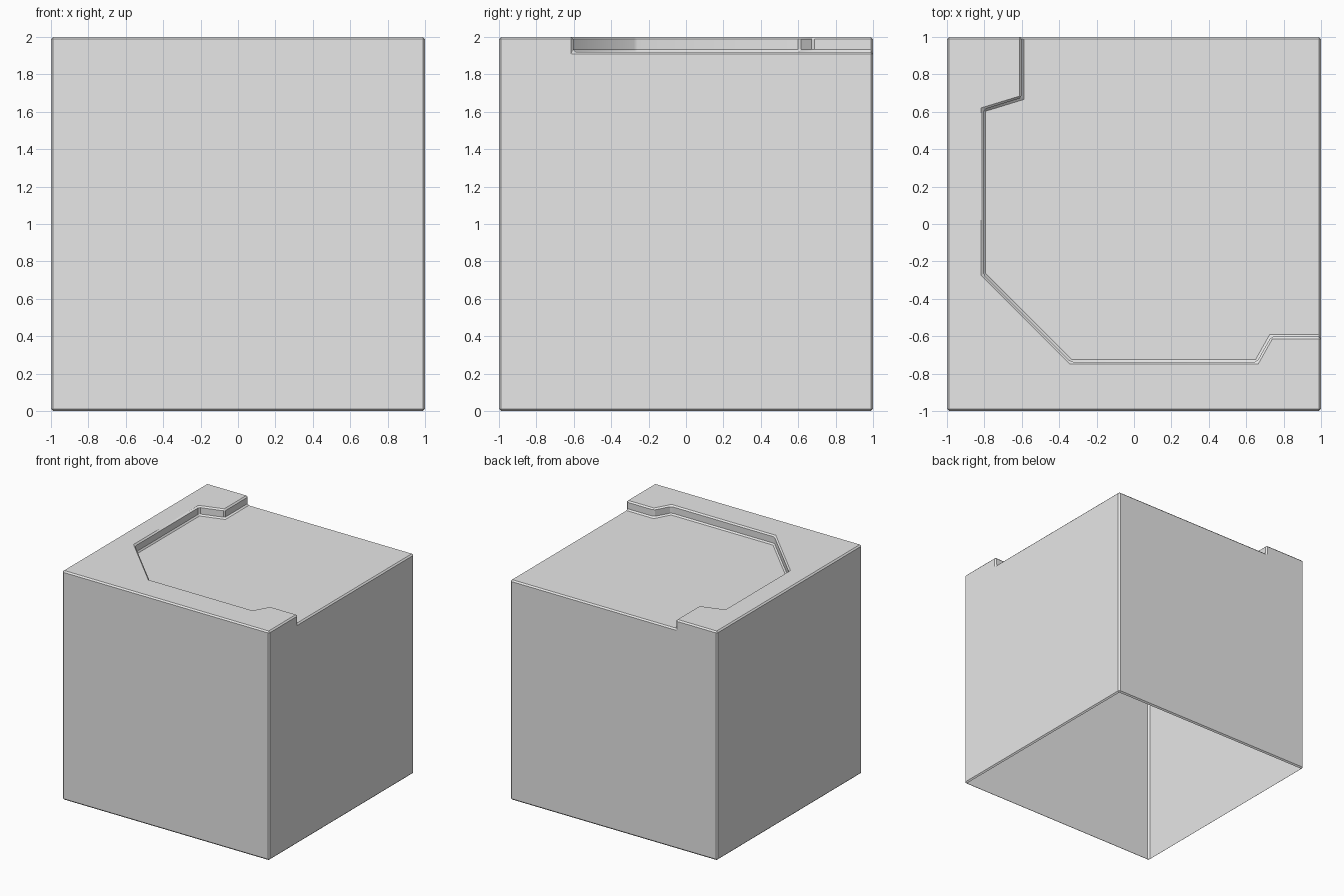
import bpy
import bmesh

cube = bpy.data.objects.get("Cube")
if cube:
    bpy.data.objects.remove(cube, do_unlink=True)

TOP, FLOOR, BEVEL = 2.0, 1.92, 0.012

# Stepped line of the rim wall, from the back edge round to the right edge
WALL = [(-0.6, 1), (-0.6, 0.675), (-0.805, 0.612), (-0.805, -0.27),
        (-0.338, -0.737), (0.657, -0.737), (0.733, -0.602), (1, -0.602)]

grey = bpy.data.materials.new("plain grey")
grey.use_nodes = True
colour = (0.8, 0.8, 0.8, 1)
grey.diffuse_color = colour
bsdf = next(n for n in grey.node_tree.nodes if n.type == "BSDF_PRINCIPLED")
bsdf.inputs["Base Color"].default_value = colour

bm = bmesh.new()


def ring(points, z):
    return [bm.verts.new((x, y, z)) for x, y in points]


# Corners in order: front left, front right, back right, back left
CORNERS = [(-1, -1), (1, -1), (1, 1), (-1, 1)]
base = ring(CORNERS, 0)
rim = ring(WALL, TOP)
foot = ring(WALL, FLOOR)
fl, fr, bl = ring([CORNERS[0], CORNERS[1], CORNERS[3]], TOP)
br = ring([CORNERS[2]], FLOOR)[0]

# Raised rim top and recessed floor
bm.faces.new([bl, fl, fr] + rim[::-1])
bm.faces.new(foot + [br])

# Wall between rim and floor
for i in range(len(WALL) - 1):
    bm.faces.new([rim[i], rim[i + 1], foot[i + 1], foot[i]])

# Outer sides and underside
bm.faces.new([base[0], base[1], fr, fl])
bm.faces.new([base[3], base[0], fl, bl])
bm.faces.new([base[1], base[2], br, foot[-1], rim[-1], fr])
bm.faces.new([base[2], base[3], bl, rim[0], foot[0], br])
bm.faces.new(base[::-1])
bmesh.ops.recalc_face_normals(bm, faces=bm.faces[:])

# Narrow chamfer on every edge, then open the underside
bmesh.ops.bevel(bm, geom=bm.edges[:], offset=BEVEL, segments=1,
                affect="EDGES", clamp_overlap=True)
bm.normal_update()
under = [f for f in bm.faces if f.normal.z < -0.99 and f.calc_center_median().z < 0.01]
bmesh.ops.delete(bm, geom=under, context="FACES")

mesh = bpy.data.meshes.new("terrain_block")
bm.to_mesh(mesh)
bm.free()
mesh.materials.append(grey)
block = bpy.data.objects.new("terrain_block", mesh)
bpy.context.collection.objects.link(block)

bpy.ops.object.select_all(action="DESELECT")
block.select_set(True)
bpy.context.view_layer.objects.active = block
bpy.ops.object.shade_smooth_by_angle()
